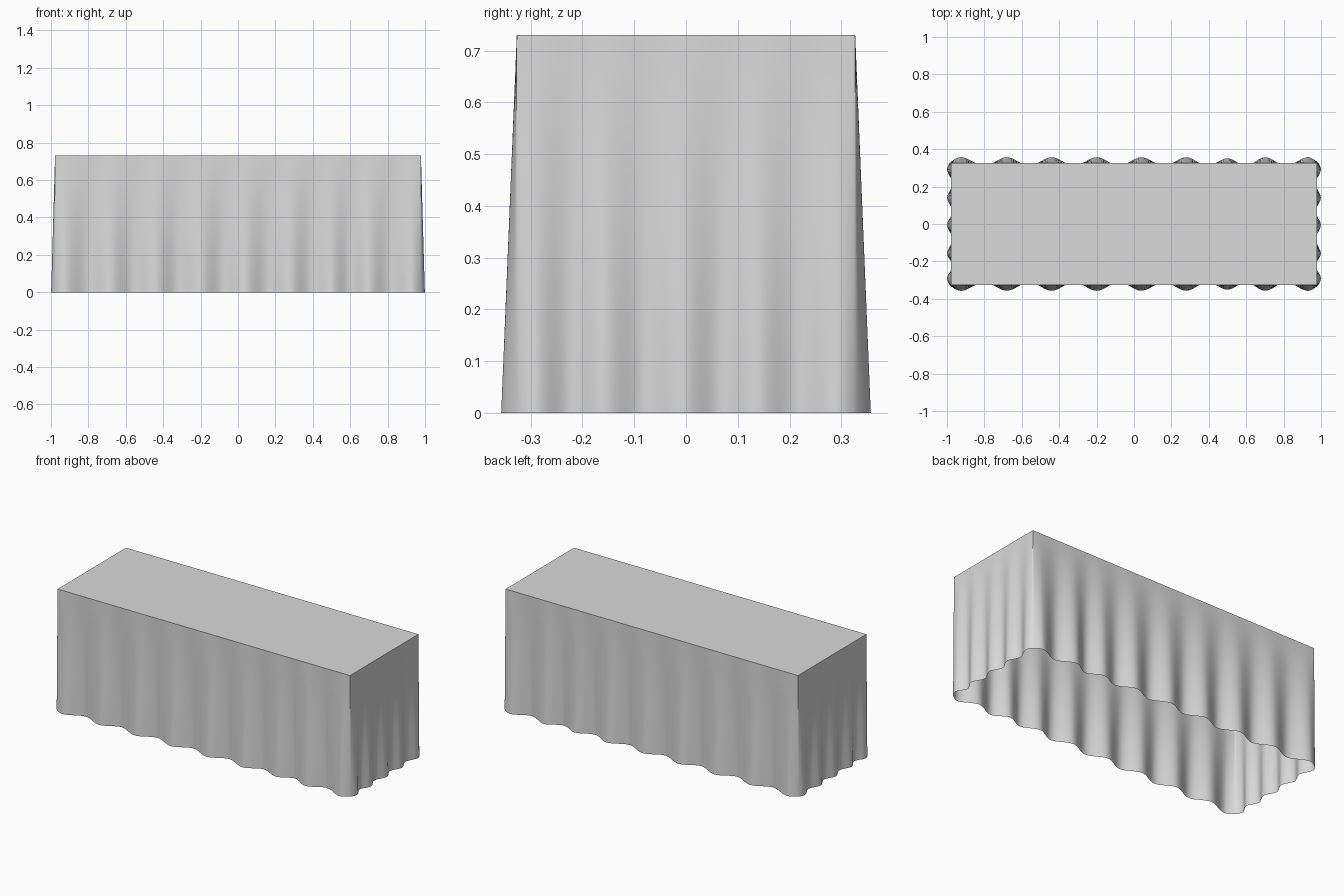
import bpy, bmesh
from mathutils import Vector

if "Cube" in bpy.data.objects:
    bpy.data.objects.remove(bpy.data.objects["Cube"])

HX, HY, H = 0.978, 0.327, 0.73      # table top half sizes and height
STEPS, ROWS = 8, 14

mat = bpy.data.materials.new("light grey cloth")
mat.diffuse_color = (0.7, 0.7, 0.7, 1)
mat.use_nodes = True
mat.node_tree.nodes["Principled BSDF"].inputs["Base Color"].default_value = mat.diffuse_color

# fold crests along the long and short sides
long_peaks = [-0.92, -0.68, -0.44, -0.20, 0.04, 0.28, 0.50, 0.70, 0.925]
short_peaks = [-0.288, -0.157, -0.005, 0.14, 0.29]


def folds(peaks, crest, trough):
    """Alternating crest / trough positions along one side."""
    out = []
    for i, p in enumerate(peaks):
        c = crest - 0.006 if p == 0.50 else crest
        out.append((p, c))
        if i + 1 < len(peaks):
            out.append(((p + peaks[i + 1]) / 2, trough))
    return out


# hem control points, counter-clockwise: (hem point, side)
ctrl = []
L = folds(long_peaks, 0.357, 0.311)
S = folds(short_peaks, 0.999, 0.970)
ctrl += [(Vector((p, -d)), 'F') for p, d in L]
ctrl += [(Vector((0.980, -0.331)), 'C')]
ctrl += [(Vector((d, p)), 'R') for p, d in S]
ctrl += [(Vector((0.980, 0.331)), 'C')]
ctrl += [(Vector((p, d)), 'B') for p, d in reversed(L)]
ctrl += [(Vector((-0.980, 0.331)), 'C')]
ctrl += [(Vector((-d, p)), 'L') for p, d in reversed(S)]
ctrl += [(Vector((-0.980, -0.331)), 'C')]


def clamp(v, m):
    return max(-m, min(m, v))


def top_point(p, side):
    """Where a hem point hangs from on the table edge."""
    if side == 'F':
        return Vector((clamp(p.x, HX), -HY))
    if side == 'B':
        return Vector((clamp(p.x, HX), HY))
    if side == 'R':
        return Vector((HX, clamp(p.y, HY)))
    if side == 'L':
        return Vector((-HX, clamp(p.y, HY)))
    return Vector((HX if p.x > 0 else -HX, HY if p.y > 0 else -HY))


# smooth closed curve through the control points
n = len(ctrl)
pts = [c[0] for c in ctrl]
dist = [(pts[(i + 1) % n] - pts[i]).length for i in range(n)]
tan = [(pts[(i + 1) % n] - pts[i - 1]) / (dist[i] + dist[i - 1]) for i in range(n)]
hem, rim = [], []
for i in range(n):
    j = (i + 1) % n
    side = ctrl[i][1] if ctrl[i][1] != 'C' else ctrl[j][1]
    for k in range(STEPS):
        t = k / STEPS
        p = (pts[i] * (2*t**3 - 3*t**2 + 1) + tan[i] * dist[i] * (t**3 - 2*t**2 + t)
             + pts[j] * (3*t**2 - 2*t**3) + tan[j] * dist[i] * (t**3 - t**2))
        hem.append(p)
        rim.append(top_point(p, 'C' if k == 0 and ctrl[i][1] == 'C' else side))

# draped cloth: flat top plus hanging skirt, open below
bm = bmesh.new()
rings = []
for r in range(ROWS + 1):
    f = r / ROWS
    rings.append([bm.verts.new((*a.lerp(b, f), H * (1 - f))) for a, b in zip(rim, hem)])
m = len(hem)
for a, b in zip(rings, rings[1:]):
    for i in range(m):
        j = (i + 1) % m
        bm.faces.new((a[i], b[i], b[j], a[j]))
bm.faces.new(rings[0])
bmesh.ops.remove_doubles(bm, verts=bm.verts, dist=1e-5)
me = bpy.data.meshes.new("tablecloth")
bm.to_mesh(me)
bm.free()
me.materials.append(mat)
ob = bpy.data.objects.new("tablecloth", me)
bpy.context.collection.objects.link(ob)
bpy.context.view_layer.objects.active = ob
ob.select_set(True)
bpy.ops.object.shade_smooth_by_angle(angle=0.6)
